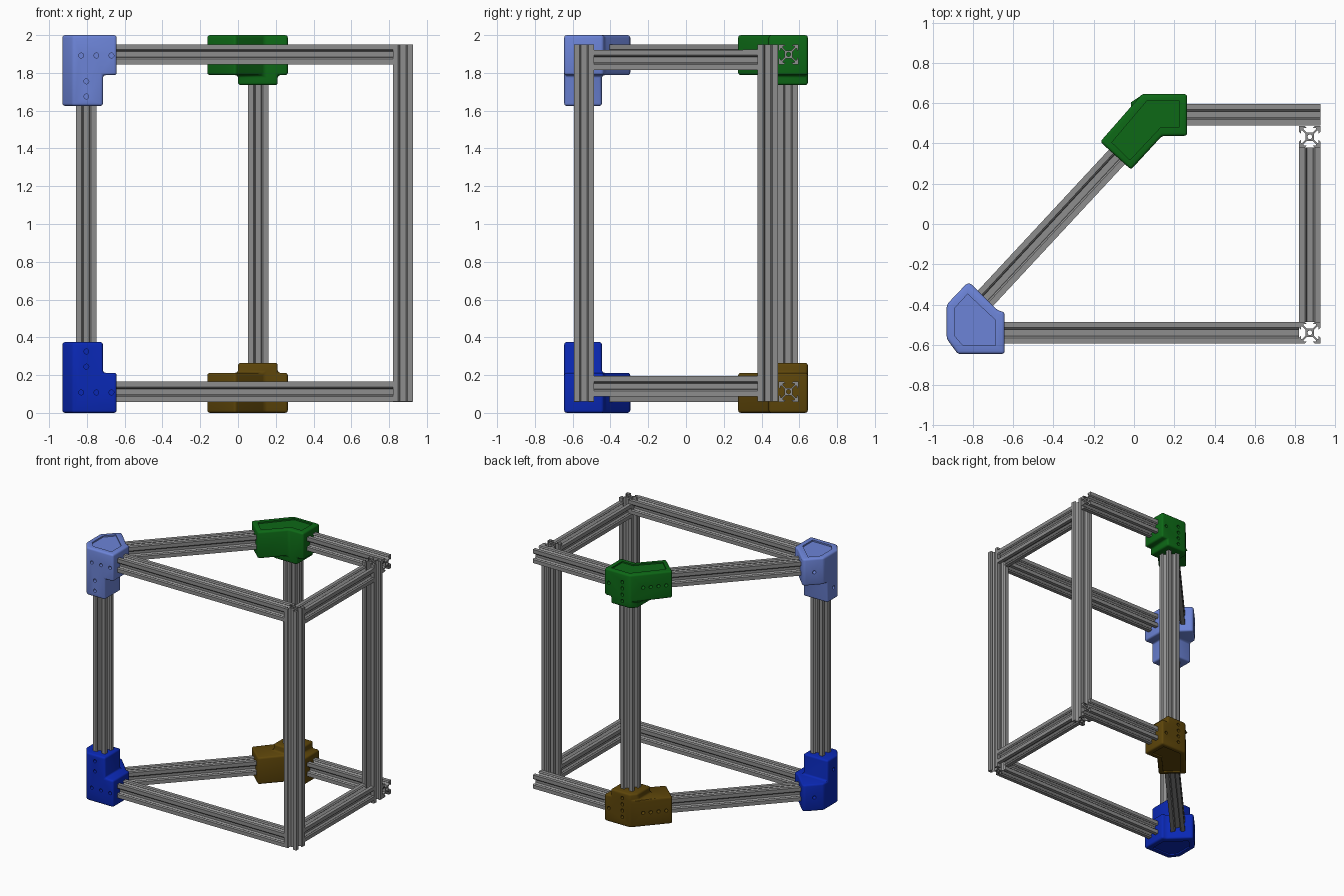
import bpy, bmesh, math
from mathutils import Vector, Matrix

if "Cube" in bpy.data.objects:
    bpy.data.objects.remove(bpy.data.objects["Cube"])

H = 0.0535  # half width of a slotted rail


def finish(ob, color, angle=30):
    bpy.ops.object.select_all(action='DESELECT')
    ob.select_set(True)
    bpy.context.view_layer.objects.active = ob
    bpy.ops.object.convert(target='MESH')
    bpy.ops.object.shade_smooth_by_angle(angle=math.radians(angle))
    ob.data.materials.clear()
    ob.data.materials.append(color)


def colour(name, rgb):
    mat = bpy.data.materials.new(name)
    mat.diffuse_color = (*rgb, 1)
    mat.use_nodes = True
    mat.node_tree.nodes["Principled BSDF"].inputs["Base Color"].default_value = mat.diffuse_color
    return mat


METAL = colour("dark_metal", (0.27, 0.27, 0.27))


def add_spline(cu, pts):
    sp = cu.splines.new('POLY')
    sp.points.add(len(pts) - 1)
    for p, (x, y) in zip(sp.points, pts):
        p.co = (x, y, 0, 1)
    sp.use_cyclic_u = True


# V-slotted rail: one quarter of the cross-section turned four times, plus a bore
half = [(10, 10), (10, 4.7), (8.4, 3.1), (8.2, 3.1), (8.2, 5.7), (6.76, 5.7), (3.9, 2.84)]
quarter = [(x, -y) for x, y in half] + half[:0:-1]
section = []
for k in range(4):
    c, s = round(math.cos(k * math.pi / 2)), round(math.sin(k * math.pi / 2))
    section += [((c * x - s * y) * H / 10, (s * x + c * y) * H / 10) for x, y in quarter]
bore = [(0.0115 * math.cos(a * math.pi / 8), 0.0115 * math.sin(a * math.pi / 8)) for a in range(16)]


def rail(name, a, b):
    a, b = Vector(a), Vector(b)
    cu = bpy.data.curves.new(name, 'CURVE')
    cu.dimensions = '2D'
    cu.fill_mode = 'BOTH'
    cu.extrude = (b - a).length / 2
    add_spline(cu, section)
    add_spline(cu, bore)
    ob = bpy.data.objects.new(name, cu)
    bpy.context.collection.objects.link(ob)
    d = (b - a).normalized()
    side = Vector((1, 0, 0)) if abs(d.z) > 0.9 else d.cross(Vector((0, 0, 1))).normalized()
    m = Matrix((side, d.cross(side), d)).transposed().to_4x4()
    m.translation = (a + b) / 2
    ob.matrix_world = m
    finish(ob, METAL)


# Upright posts
rail("left_post", (-0.803, -0.54, 0.08), (-0.803, -0.54, 1.92))
rail("back_post", (0.107, 0.54, 0.08), (0.107, 0.54, 1.92))
rail("front_right_post", (0.873, -0.54, 0.06), (0.873, -0.54, 1.95))
rail("back_right_post", (0.873, 0.433, 0.06), (0.873, 0.433, 1.95))

# Horizontal rails, lower and upper
for level, z, zs in (("lower", 0.112, 0.141), ("upper", 1.898, 1.869)):
    rail(level + "_front_rail", (-0.74, -0.54, z), (0.8195, -0.54, z))
    rail(level + "_back_rail", (0.17, 0.543, z), (0.925, 0.543, z))
    rail(level + "_side_rail", (0.873, -0.4865, zs), (0.873, 0.3795, zs))
    rail(level + "_diagonal_rail", (-0.76, -0.393, z), (-0.03, 0.392, z))


def prism(bm, pts, z0, z1):
    lo = [bm.verts.new((x, y, z0)) for x, y in pts]
    hi = [bm.verts.new((x, y, z1)) for x, y in pts]
    bm.faces.new(lo)
    bm.faces.new(hi)
    n = len(pts)
    for i in range(n):
        bm.faces.new((lo[i], lo[(i + 1) % n], hi[(i + 1) % n], hi[i]))


def to_object(bm, name, flip):
    if flip:
        for v in bm.verts:
            v.co.z = 2 - v.co.z
    bmesh.ops.recalc_face_normals(bm, faces=bm.faces)
    me = bpy.data.meshes.new(name)
    bm.to_mesh(me)
    bm.free()
    ob = bpy.data.objects.new(name, me)
    bpy.context.collection.objects.link(ob)
    return ob


def bracket(name, rgb, outline, socket, sock_h, panel, holes, flip):
    bm = bmesh.new()
    prism(bm, outline, 0, 0.212)
    body = to_object(bm, name, flip)
    bm = bmesh.new()
    prism(bm, socket, 0, sock_h)
    sock = to_object(bm, "socket_helper", flip)
    # screw holes and the shallow panel in the cap
    bm = bmesh.new()
    prism(bm, panel, -0.05, 0.011)
    for x, y, z, nx, ny in holes:
        rot = Vector((nx, ny, 0)).to_track_quat('Z', 'Y').to_matrix().to_4x4()
        bmesh.ops.create_cone(bm, cap_ends=True, segments=16, radius1=0.013, radius2=0.013,
                              depth=0.08, matrix=Matrix.Translation((x, y, z)) @ rot)
    cut = to_object(bm, "cutter_helper", flip)
    m = body.modifiers.new("union", 'BOOLEAN')
    m.operation, m.solver, m.object = 'UNION', 'EXACT', sock
    m = body.modifiers.new("weld", 'WELD')
    m.merge_threshold = 0.001
    m = body.modifiers.new("clean", 'DECIMATE')  # merge coplanar faces before rounding
    m.decimate_type, m.angle_limit = 'DISSOLVE', math.radians(2)
    m = body.modifiers.new("round", 'BEVEL')
    m.width, m.segments, m.limit_method, m.angle_limit = 0.014, 3, 'ANGLE', math.radians(30)
    m.use_clamp_overlap = False
    m = body.modifiers.new("cut", 'BOOLEAN')
    m.operation, m.solver, m.object = 'DIFFERENCE', 'EXACT', cut
    finish(body, colour(name + "_colour", rgb), 35)
    for h in (sock, cut):
        bpy.data.objects.remove(h)


# Left corner brackets
left = dict(
    outline=[(-0.93, -0.57), (-0.875, -0.645), (-0.642, -0.645), (-0.642, -0.437), (-0.675, -0.43),
             (-0.81, -0.295), (-0.83, -0.295), (-0.93, -0.40)],
    socket=[(-0.93, -0.57), (-0.875, -0.645), (-0.715, -0.645), (-0.715, -0.445), (-0.93, -0.445)],
    sock_h=0.375,
    panel=[(-0.89, -0.555), (-0.85, -0.602), (-0.687, -0.602), (-0.687, -0.478), (-0.826, -0.348),
           (-0.89, -0.418)],
    holes=[(x, -0.645, 0.108, 0, 1) for x in (-0.83, -0.75, -0.67)]
    + [(-0.803, -0.645, z, 0, 1) for z in (0.245, 0.325)]
    + [(-0.93, -0.52, 0.28, 1, 0), (-0.88, -0.348, 0.108, 1, -0.95)])
bracket("lower_left_bracket", (0.003, 0.021, 0.46), flip=False, **left)
bracket("upper_left_bracket", (0.15, 0.23, 0.68), flip=True, **left)

# Back corner brackets
back = dict(
    outline=[(0.04, 0.645), (-0.168, 0.408), (-0.015, 0.27), (0.14, 0.438), (0.264, 0.438),
             (0.264, 0.645)],
    socket=[(0.0, 0.438), (0.21, 0.438), (0.21, 0.645), (0.04, 0.645), (0.0, 0.599423)],
    sock_h=0.265,
    panel=[(0.065, 0.612), (-0.11, 0.405), (-0.02, 0.318), (0.13, 0.478), (0.224, 0.478),
           (0.224, 0.612)],
    holes=[(0.107, 0.645, z, 0, 1) for z in (0.07, 0.12, 0.17, 0.22)]
    + [(0.225, 0.645, 0.108, 0, 1)]
    + [(-0.168 + 0.208 * t, 0.408 + 0.237 * t, 0.108, -0.237, 0.208) for t in (0.15, 0.33, 0.51, 0.69)])
bracket("lower_back_bracket", (0.11, 0.06, 0.003), flip=False, **back)
bracket("upper_back_bracket", (0.004, 0.14, 0.008), flip=True, **back)
